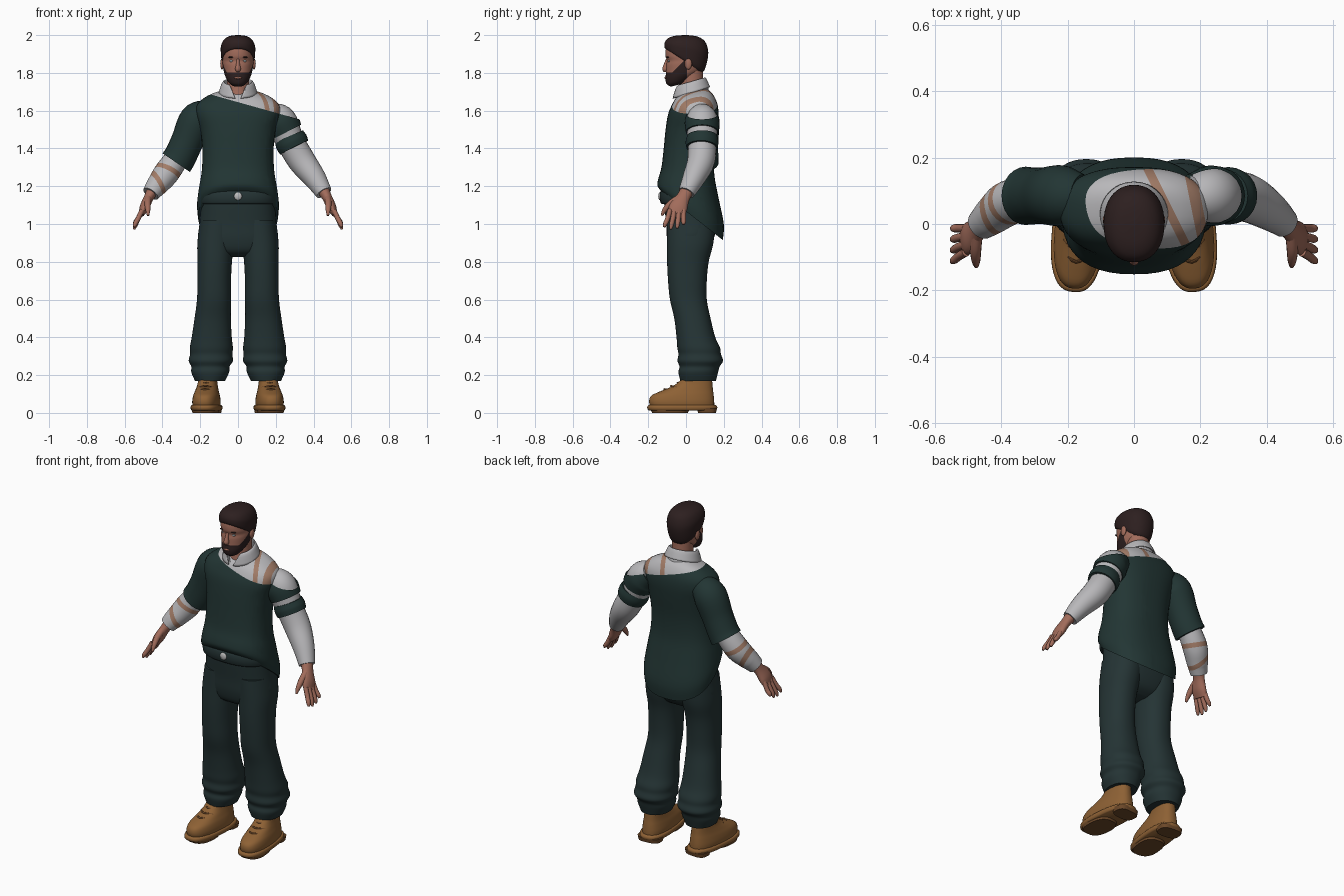
import bpy, bmesh, math
from mathutils import Vector, Matrix

def material(name, r, g, b):
    m = bpy.data.materials.new(name)
    m.diffuse_color = (r, g, b, 1)
    return m

SKIN = material("skin", .36, .15, .105)
HAIR = material("dark hair", .026, .014, .014)
KNIT = material("sweater green", .016, .036, .034)
CLOTH = material("trouser green", .018, .034, .035)
SHIRT = material("shirt grey", .48, .475, .49)
TEAR = material("tan tears", .36, .20, .135)
BOOT = material("boot brown", .27, .12, .035)
SOLE = material("sole brown", .15, .065, .022)
METAL = material("buckle metal", .5, .5, .5)
EYE = material("eye grey", .3, .36, .38)

def spline(rows, n):
    """Catmull-Rom interpolation of tuples."""
    out = []
    for i in range(len(rows) - 1):
        p0, p1 = rows[max(i - 1, 0)], rows[i]
        p2, p3 = rows[i + 1], rows[min(i + 2, len(rows) - 1)]
        for k in range(n):
            t = k / n
            out.append([.5 * (2*b + (c - a)*t + (2*a - 5*b + 4*c - d)*t*t + (3*b - a - 3*c + d)*t**3)
                        for a, b, c, d in zip(p0, p1, p2, p3)])
    return out + [list(rows[-1])]

def finish(name, bm, mats):
    bmesh.ops.recalc_face_normals(bm, faces=bm.faces[:])
    me = bpy.data.meshes.new(name)
    bm.to_mesh(me)
    bm.free()
    ob = bpy.data.objects.new(name, me)
    bpy.context.collection.objects.link(ob)
    for m in mats:
        me.materials.append(m)
    return ob

def skin_rings(name, rings, mats, cap=True):
    bm = bmesh.new()
    vs = [[bm.verts.new(p) for p in r] for r in rings]
    n = len(vs[0])
    for a, b in zip(vs, vs[1:]):
        for i in range(n):
            bm.faces.new((a[i], a[(i + 1) % n], b[(i + 1) % n], b[i]))
    if cap:
        bm.faces.new(vs[0])
        bm.faces.new(vs[-1])
    return finish(name, bm, mats)

def loft(name, rows, mats, e=2.2, sub=4, seg=44, cap=True):
    """Rows: front y, front z, back y, back z, centre x, half width."""
    f = lambda c: math.copysign(abs(c) ** (2 / e), c)
    rings = []
    for yf, zf, yb, zb, cx, rx in spline(rows, sub):
        ring = []
        for i in range(seg):
            a = 2 * math.pi * i / seg
            u, v = f(math.cos(a)), f(math.sin(a))
            ring.append((cx + rx*u, (yf + yb)/2 + (yb - yf)/2*v, (zf + zb)/2 + (zb - zf)/2*v))
        rings.append(ring)
    return skin_rings(name, rings, mats, cap)

def tube(name, pts, mats, sub=5, seg=24, sx=1):
    """Points: x, y, z, radius near y axis, radius across it."""
    pts = spline([(p[0]*sx, *p[1:], p[3]) if len(p) == 4 else (p[0]*sx, *p[1:]) for p in pts], sub)
    rings = []
    for i, p in enumerate(pts):
        t = (Vector(pts[min(i + 1, len(pts) - 1)][:3]) - Vector(pts[max(i - 1, 0)][:3])).normalized()
        u = Vector((0, 1, 0))
        u = (u - t * u.dot(t)).normalized()
        v = t.cross(u)
        rings.append([Vector(p[:3]) + u*p[3]*math.cos(a) + v*p[4]*math.sin(a)
                      for a in (2*math.pi*k/seg for k in range(seg))])
    return skin_rings(name, rings, mats)

def ball(name, loc, scale, mat):
    bm = bmesh.new()
    bmesh.ops.create_uvsphere(bm, u_segments=20, v_segments=12, radius=1)
    bm.transform(Matrix.Translation(loc) @ Matrix.Diagonal((*scale, 1)))
    return finish(name, bm, [mat])

def paint(ob, planes, idx):
    """Cut along planes and colour (or delete, idx None) the faces in front of all of them."""
    bm = bmesh.new()
    bm.from_mesh(ob.data)
    planes = [(Vector(c), Vector(n)) for c, n in planes]
    for c, n in planes:
        bmesh.ops.bisect_plane(bm, geom=bm.verts[:] + bm.edges[:] + bm.faces[:], dist=1e-5, plane_co=c, plane_no=n)
    hit = [f for f in bm.faces if all((f.calc_center_median() - c).dot(n) > 0 for c, n in planes)]
    if idx is None:
        bmesh.ops.delete(bm, geom=hit, context='FACES')
    else:
        for f in hit:
            f.material_index = idx
    bm.to_mesh(ob.data)
    bm.free()

def slab(co, no, w):
    c, n = Vector(co), Vector(no).normalized()
    return [(c - n*w, n), (c + n*w, -n)]

# Sweater with off-shoulder neckline, shirt and tears above it
NECK = ((0, 0, 1.645), (.28, 0, 1))
torso = loft("sweater_and_shirt_body", [
    (-.125, 1.165, .195, .915, 0, .211), (-.15, 1.20, .20, 1.0, 0, .217), (-.148, 1.235, .172, 1.14, 0, .207),
    (-.13, 1.30, .15, 1.26, 0, .192), (-.118, 1.40, .15, 1.38, 0, .188), (-.108, 1.50, .165, 1.50, 0, .20),
    (-.095, 1.58, .172, 1.58, 0, .222), (-.075, 1.63, .165, 1.64, 0, .215), (-.055, 1.665, .14, 1.69, 0, .16),
    (-.03, 1.69, .11, 1.715, 0, .09)], [KNIT, SHIRT, TEAR], 2.4)
paint(torso, [NECK], 1)
paint(torso, [NECK] + slab((.19, .05, 0), (1, .2, 0), .017), 2)
paint(torso, [NECK] + slab((.10, .05, 0), (1, .5, 0), .013), 2)

# Shirt collar, open at the front, and neck
collar = loft("shirt_collar", [
    (-.05, 1.655, .12, 1.69, 0, .09), (-.045, 1.70, .105, 1.745, 0, .074), (-.045, 1.73, .10, 1.775, 0, .072),
    (-.06, 1.725, .11, 1.765, 0, .085), (-.072, 1.665, .128, 1.725, 0, .103)], [SHIRT], 2, cap=False)
paint(collar, [((0, 0, 1.63), (1, 0, .42)), ((0, 0, 1.63), (-1, 0, .42)), ((0, 0, 0), (0, -1, 0))], None)
sol = collar.modifiers.new("thickness", 'SOLIDIFY')
sol.thickness = .006
loft("neck", [(-.045, 1.64, .10, 1.66, 0, .065), (-.03, 1.72, .092, 1.74, 0, .058),
              (-.03, 1.80, .09, 1.83, 0, .06)], [SKIN], 2)

# Left arm: grey sleeve, torn sweater cap and band
tube("shirt_sleeve_left", [(.17, .085, 1.585, .06), (.225, .085, 1.545, .085), (.275, .085, 1.44, .075),
     (.337, .08, 1.335, .073), (.405, .042, 1.245, .06), (.455, .002, 1.165, .044)], [SHIRT])
cap = tube("sweater_shoulder_left", [(.17, .085, 1.585, .066), (.225, .085, 1.545, .091),
           (.258, .085, 1.487, .086)], [KNIT])
paint(cap, [NECK], None)
tube("sweater_band_left", [(.270, .085, 1.465, .080), (.283, .085, 1.435, .087), (.298, .084, 1.405, .083)], [KNIT])

# Right arm: sweater sleeve and torn grey forearm
tube("sweater_sleeve_right", [(.16, .08, 1.59, .07), (.218, .085, 1.55, .092), (.268, .085, 1.44, .086),
     (.305, .085, 1.36, .086), (.327, .085, 1.325, .088)], [KNIT], sx=-1)
fore = tube("shirt_forearm_right", [(.30, .085, 1.38, .06), (.375, .065, 1.275, .068), (.42, .032, 1.215, .06),
            (.44, .015, 1.19, .054), (.462, -.003, 1.16, .046)], [SHIRT, TEAR], sx=-1)
for co, no in (((-.375, .05, 1.285), (-.45, -.3, -.9)), ((-.425, .03, 1.215), (-.75, -.2, -.4))):
    paint(fore, slab(co, no, .013), 1)

# Hands
for side, s in (("left", 1), ("right", -1)):
    tube("palm_" + side, [(.45, .008, 1.18, .036, .034), (.472, -.015, 1.14, .036, .026),
         (.495, -.04, 1.09, .049, .025), (.512, -.05, 1.05, .044, .015)], [SKIN], sx=s)
    for i in range(4):
        y, drop = -.085 + .024*i, (.012, 0, .005, .025)[i]
        tube(f"finger_{i + 1}_{side}", [(.507, y, 1.075, .013), (.528, y - .012 + .004*i, 1.03, .013),
             (.543, y - .024 + .008*i, .995 + drop*.6, .012), (.55, y - .03 + .01*i, .972 + drop, .006)],
             [SKIN], 4, 12, s)
    tube("thumb_" + side, [(.475, -.035, 1.14, .018), (.478, -.08, 1.11, .017), (.477, -.112, 1.075, .013),
         (.476, -.128, 1.045, .006)], [SKIN], 4, 12, s)

# Trousers, belt and buckle
loft("trouser_hips", [(-.12, 1.19, .13, 1.19, 0, .19), (-.115, 1.1, .15, 1.1, 0, .196), (-.105, 1.0, .165, 1.0, 0, .204),
     (-.10, .92, .145, .92, 0, .21), (-.08, .855, .11, .855, 0, .17), (-.03, .825, .06, .825, 0, .09)], [CLOTH], 2.4)
loft("belt", [(-.125, 1.105, .13, 1.105, 0, .195), (-.136, 1.115, .14, 1.115, 0, .203),
     (-.138, 1.165, .14, 1.165, 0, .203), (-.128, 1.178, .13, 1.178, 0, .195)], [CLOTH], 2.4, 2)
ball("belt_buckle", (0, -.138, 1.147), (.021, .009, .021), METAL)
LEG = [(1.02, -.10, .155, .105, .095), (.9, -.10, .145, .118, .097), (.8, -.10, .12, .123, .091),
       (.7, -.095, .11, .126, .089), (.6, -.085, .11, .127, .09), (.5, -.062, .13, .134, .096),
       (.4, -.05, .155, .139, .106), (.345, -.046, .18, .141, .114), (.31, -.04, .185, .142, .112),
       (.275, -.045, .196, .144, .117), (.245, -.034, .178, .146, .101), (.215, -.04, .17, .147, .1),
       (.17, -.03, .158, .148, .08)]
for side, s in (("left", 1), ("right", -1)):
    loft("trouser_leg_" + side, [(f, z, b, z, c*s, r) for z, f, b, c, r in LEG], [CLOTH])

    # Boots, turned out slightly
    parts = [
        loft("boot_upper_" + side, [(-.188, .03, .15, .03, 0, .070), (-.196, .06, .15, .06, 0, .073),
             (-.185, .09, .147, .095, 0, .068), (-.14, .113, .143, .125, 0, .06), (-.07, .142, .14, .16, 0, .052),
             (-.03, .172, .135, .2, 0, .048)], [BOOT], 2.4),
        loft("boot_sole_" + side, [(-.195, .012, .155, .012, 0, .073), (-.205, .02, .165, .02, 0, .08),
             (-.205, .036, .165, .036, 0, .08), (-.196, .042, .155, .042, 0, .074)], [BOOT], 2.6, 2),
        loft("boot_heel_" + side, [(.065, 0, .158, 0, 0, .066), (.06, .025, .163, .025, 0, .07)], [SOLE], 3, 1),
        loft("boot_tread_" + side, [(-.18, 0, .01, 0, 0, .068), (-.19, .025, .02, .025, 0, .073)], [SOLE], 2.6, 1)]
    for i in range(3):
        y, z = -.115 + .035*i, .122 + .017*i
        parts.append(tube(f"boot_lace_{i + 1}_{side}", [(-.042, y + .03, z - .006, .005), (0, y, z + .004, .005),
                     (.042, y + .03, z - .006, .005)], [SOLE], 4, 8))
    for p in parts:
        p.data.transform(Matrix.Translation((.165*s, 0, 0)) @ Matrix.Rotation(math.radians(5*s), 4, 'Z'))

# Head with painted beard
head = loft("head", [
    (-.08, 1.727, -.02, 1.742, 0, .03), (-.102, 1.74, .015, 1.762, 0, .05), (-.109, 1.768, .055, 1.79, 0, .066),
    (-.106, 1.80, .085, 1.815, 0, .075), (-.105, 1.84, .10, 1.85, 0, .081), (-.101, 1.864, .106, 1.87, 0, .082),
    (-.109, 1.89, .108, 1.895, 0, .083), (-.106, 1.93, .104, 1.93, 0, .08), (-.085, 1.965, .085, 1.965, 0, .066),
    (-.05, 1.985, .05, 1.985, 0, .04)], [SKIN, HAIR], 2.1, 5, 56)
paint(head, [((0, 0, 1.803), (0, 0, -1)), ((0, -.045, 0), (0, -1, 0))], 1)
paint(head, [((0, -.075, 1.80), (0, 1, -1)), ((0, .005, 0), (0, -1, 0))], 1)

# Hair cap
loft("hair", [
    (-.100, 1.925, .08, 1.80, 0, .078), (-.111, 1.93, .098, 1.815, 0, .087), (-.115, 1.945, .114, 1.87, 0, .091),
    (-.111, 1.965, .117, 1.92, 0, .09), (-.094, 1.984, .10, 1.967, 0, .074), (-.06, 1.996, .062, 1.992, 0, .046),
    (-.01, 2.0, .01, 2.0, 0, .008)], [HAIR], 2.2)

# Face details
tube("nose", [(0, -.098, 1.872, .008), (0, -.107, 1.845, .010), (0, -.110, 1.82, .0155), (0, -.107, 1.806, .009)], [SKIN], 4, 14)
ball("lips", (0, -.108, 1.774), (.02, .006, .006), SKIN)
for side, s in (("left", 1), ("right", -1)):
    ball("eye_" + side, (.032*s, -.0875, 1.863), (.013, .009, .007), EYE)
    ball("eyebrow_" + side, (.033*s, -.096, 1.883), (.02, .008, .004), HAIR)
    ball("ear_" + side, (.084*s, .012, 1.848), (.01, .019, .03), SKIN)

# Smooth shading with sharp edges kept
bpy.ops.object.select_all(action='DESELECT')
for ob in bpy.context.collection.objects:
    ob.select_set(True)
    bpy.context.view_layer.objects.active = ob
bpy.ops.object.shade_smooth_by_angle(angle=math.radians(45))
